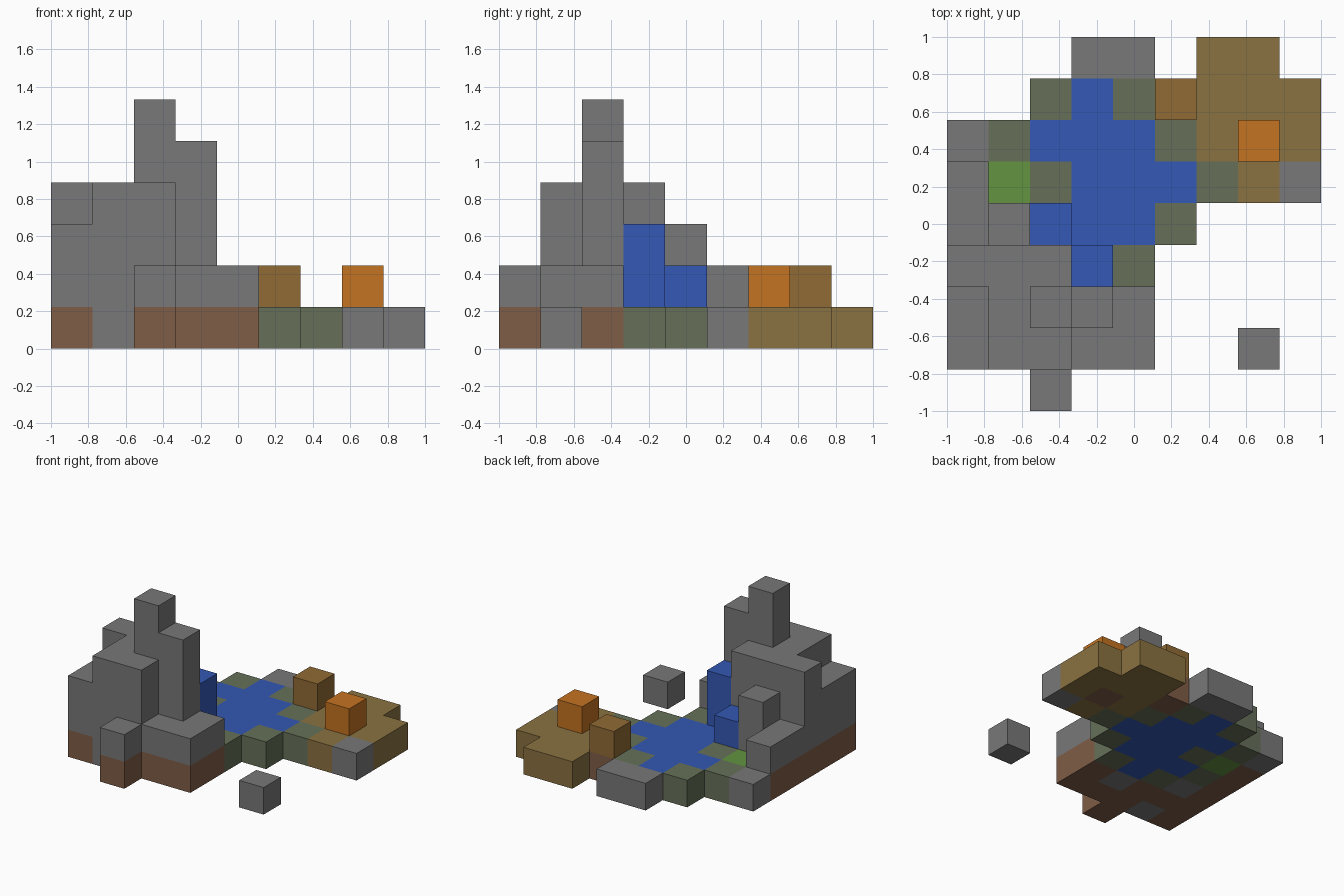
import bpy
import bmesh
from mathutils import Vector

cube = bpy.data.objects.get("Cube")
if cube:
    bpy.data.objects.remove(cube, do_unlink=True)

N = 9             # grid cells per side
S = 2 / N         # block size

# Part key: object name, material name, sRGB colour
PARTS = {
    "R": ("stone_mountain", "stone grey", "787878"),
    "D": ("soil_base", "soil brown", "805D47"),
    "M": ("mossy_shore", "moss green", "667059"),
    "W": ("lake_and_waterfall", "water blue", "3358B5"),
    "S": ("sand_beach", "sand", "8A7241"),
    "G": ("grass_block", "grass green", "639440"),
    "B": ("wooden_block", "wood brown", "916B35"),
    "O": ("orange_block", "orange", "C47321"),
}

# Block layers from the ground up; each one lists its rows from back to front
LAYERS = [
    ["...RR.SS.",
     "..MWMDSSS",
     "RMWWWMSDS",
     "DGMWWWMSR",
     "DMWWWM...",
     "DRMWM....",
     "DDDRD....",
     "DRDDD..R.",
     "..D......"],
    ["", ".....B", ".......O", "R", "RRW", "RRRW", "RRRRR", "RRRRR", "..R"],
    ["", "", "", "", ".R", "RRRW", "RRRR", "RRR", ""],
    ["", "", "", "", "", "RRR", ".RRR", ".RR", ""],
    ["", "", "", "", "", "", "..RR", "", ""],
    ["", "", "", "", "", "", "..R", "", ""],
]

blocks = {}
for k, rows in enumerate(LAYERS):
    for r, row in enumerate(rows):
        for i, key in enumerate(row):
            if key != ".":
                blocks[(i, N - 1 - r, k)] = key


def linear(code):
    values = [int(code[n:n + 2], 16) / 255 for n in (0, 2, 4)]
    return [((v + 0.055) / 1.055) ** 2.4 for v in values] + [1]


def make_material(name, code):
    mat = bpy.data.materials.new(name)
    mat.use_nodes = True
    colour = linear(code)
    mat.diffuse_color = colour
    bsdf = mat.node_tree.nodes["Principled BSDF"]
    bsdf.inputs["Base Color"].default_value = colour
    bsdf.inputs["Roughness"].default_value = 1
    return mat


def add_open_sides(bm, cell):
    """Add the sides of one block that touch no other block."""
    centre = (Vector(cell) + Vector((0.5, 0.5, 0.5))) * S - Vector((1, 1, 0))
    for axis in range(3):
        for sign in (-1, 1):
            step = [0, 0, 0]
            step[axis] = sign
            if tuple(c + d for c, d in zip(cell, step)) in blocks:
                continue
            normal = Vector(step)
            u = Vector((0, 0, 0))
            u[(axis + 1) % 3] = 1
            v = normal.cross(u)
            corners = [normal + u + v, normal - u + v,
                       normal - u - v, normal + u - v]
            bm.faces.new([bm.verts.new(centre + c * S / 2) for c in corners])


# One object for each kind of ground
for key, (name, mat_name, code) in PARTS.items():
    bm = bmesh.new()
    for cell, kind in blocks.items():
        if kind == key:
            add_open_sides(bm, cell)
    bmesh.ops.remove_doubles(bm, verts=bm.verts, dist=S / 100)
    mesh = bpy.data.meshes.new(name)
    bm.to_mesh(mesh)
    bm.free()
    mesh.materials.append(make_material(mat_name, code))
    obj = bpy.data.objects.new(name, mesh)
    bpy.context.collection.objects.link(obj)
